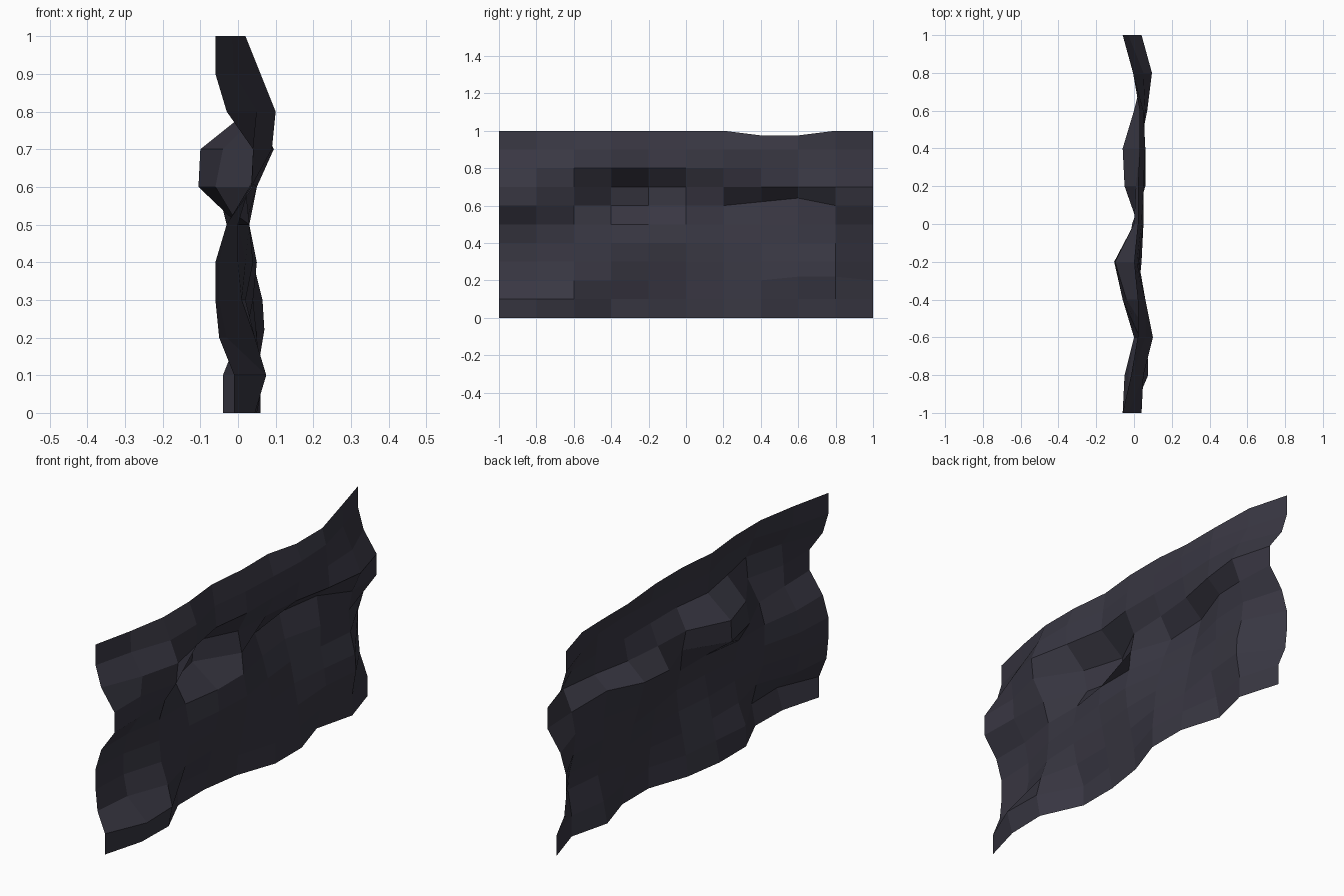
import bpy, bmesh

if "Cube" in bpy.data.objects:
    bpy.data.objects.remove(bpy.data.objects["Cube"])

# Rock relief: horizontal depth profiles (hundredths of a unit) from floor to top.
# Each runs from y=-1 to y=0.8; the sheet tiles, so the last column repeats the first.
PROFILES = [
    (-1, 4.5, 5, -4, -4, -1, 6, 6, 0, 5),
    (-1, 7.5, 7, -4, -2, 0, 6, 5, 2, 5),
    (-5, -3, 4.5, 0, 0, 2, 5, 4, 5, 7),
    (-6, -5, 1, 2, 2, 4, 4, 2, 4, 6.5),
    (-6, -5, 0, 2, 4, 5, 2, 0, 2, 4),
    (-3, -3, 0, 0, 3, 3, -1, -3, 2, 3),
    (4, 3.5, 3, -6, -10.5, 2, -5, -6, 0, 5),
    (4, 4, 9, -4, -10, 0, 1, 3, 7, 9.5),
    (-3, 5, 10, 6, 2.5, 5, 5, 5, 6, 5),
    (-6, -1, 6, 6, 1.5, 4, 5, 6, 5, 0),
    (-6, -1.5, 2, 2, 0, 2, 2, 3, 3, -0.5),
]
# Small vertical shifts at ledges, keyed by (column, row)
SHIFT = {(7, 10): -0.025, (8, 10): -0.025, (7, 6): 0.02, (8, 6): 0.04,
         (8, 2): 0.02, (9, 2): 0.02}

bm = bmesh.new()
grid = []
for r, profile in enumerate(PROFILES):
    closed = profile + profile[:1]
    grid.append([bm.verts.new((d / 100, -1 + 0.2 * c, 0.1 * r + SHIFT.get((c, r), 0)))
                 for c, d in enumerate(closed)])

# Skin the sheet with quads facing +x
for lower, upper in zip(grid, grid[1:]):
    for c in range(len(lower) - 1):
        bm.faces.new((lower[c], lower[c + 1], upper[c + 1], upper[c]))

mesh = bpy.data.meshes.new("rock_wall")
bm.to_mesh(mesh)
bm.free()
wall = bpy.data.objects.new("rock_wall", mesh)
bpy.context.collection.objects.link(wall)

# Dark slate colour
slate = bpy.data.materials.new("dark_slate")
slate.diffuse_color = (0.04, 0.038, 0.055, 1)
slate.use_nodes = True
slate.node_tree.nodes["Principled BSDF"].inputs["Base Color"].default_value = slate.diffuse_color
mesh.materials.append(slate)
